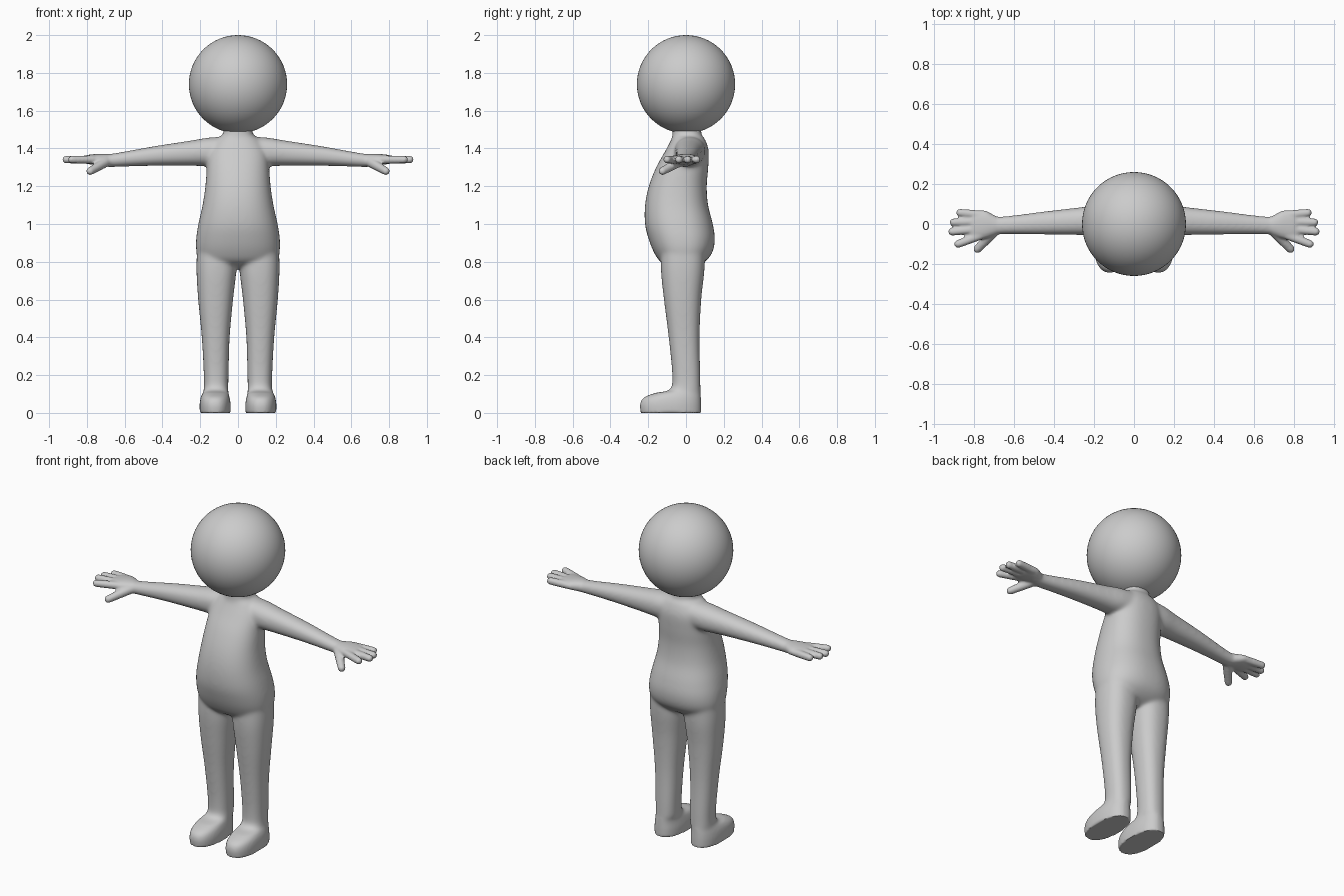
import bpy, bmesh, math
from mathutils import Vector

cube = bpy.data.objects.get("Cube")
if cube:
    bpy.data.objects.remove(cube)

grey = bpy.data.materials.new("plain grey")
grey.use_nodes = True
colour = (0.6, 0.6, 0.6, 1)
grey.diffuse_color = colour
grey.node_tree.nodes["Principled BSDF"].inputs["Base Color"].default_value = colour


def spline(rows, steps=5):
    """Catmull-Rom interpolation through rows of numbers."""
    pts = [rows[0]] + rows + [rows[-1]]
    out = []
    for a, b, c, d in zip(pts, pts[1:], pts[2:], pts[3:]):
        for i in range(steps):
            t = i / steps
            out.append([q + t / 2 * (r - p + t * (2 * p - 5 * q + 4 * r - s + t * (3 * (q - r) + s - p)))
                        for p, q, r, s in zip(a, b, c, d)])
    return out + [rows[-1]]


def loft(bm, rows, place, power=2.2, sides=40):
    """Closed tube; each row is position, u min, u max, v min, v max."""
    rings = []
    for h, u0, u1, v0, v1 in spline(rows):
        ring = []
        for i in range(sides):
            a = math.tau * i / sides
            c, s = math.cos(a), math.sin(a)
            u = (u0 + u1) / 2 + (u1 - u0) / 2 * math.copysign(abs(c) ** (2 / power), c)
            v = (v0 + v1) / 2 + (v1 - v0) / 2 * math.copysign(abs(s) ** (2 / power), s)
            ring.append(bm.verts.new(place(h, u, v)))
        rings.append(ring)
    for low, high in zip(rings, rings[1:]):
        for i in range(sides):
            j = (i + 1) % sides
            bm.faces.new((low[i], low[j], high[j], high[i]))
    bm.faces.new(rings[0][::-1])
    bm.faces.new(rings[-1])


def finger(bm, start, end, r0, r1):
    """Round-ended tapering finger."""
    start, end = Vector(start), Vector(end)
    axis = (end - start).normalized()
    turn = axis.to_track_quat('Z', 'Y').to_matrix().to_4x4()
    turn.translation = (start + end) / 2
    bmesh.ops.create_cone(bm, cap_ends=True, segments=20, radius1=r0, radius2=r1,
                          depth=(end - start).length, matrix=turn)
    for centre, r in ((start, r0), (end, r1)):
        turn.translation = centre
        bmesh.ops.create_uvsphere(bm, u_segments=20, v_segments=12, radius=r, matrix=turn)


# z, x range, y range
torso = [[0.765, -0.10, 0.10, -0.07, 0.04],
         [0.80, -0.195, 0.195, -0.135, 0.10],
         [0.85, -0.22, 0.22, -0.17, 0.14],
         [0.92, -0.222, 0.222, -0.198, 0.153],
         [1.00, -0.21, 0.21, -0.217, 0.142],
         [1.10, -0.188, 0.188, -0.217, 0.117],
         [1.20, -0.173, 0.173, -0.197, 0.11],
         [1.30, -0.165, 0.165, -0.158, 0.118],
         [1.39, -0.155, 0.155, -0.108, 0.12],
         [1.45, -0.115, 0.115, -0.077, 0.10],
         [1.475, -0.08, 0.08, -0.072, 0.082],
         [1.54, -0.075, 0.075, -0.07, 0.08]]
leg = [[0, 0.04, 0.202, -0.24, 0.08],
       [0.045, 0.039, 0.203, -0.243, 0.08],
       [0.08, 0.044, 0.198, -0.225, 0.079],
       [0.105, 0.05, 0.188, -0.165, 0.078],
       [0.125, 0.051, 0.181, -0.085, 0.077],
       [0.20, 0.05, 0.181, -0.073, 0.076],
       [0.40, 0.044, 0.192, -0.092, 0.072],
       [0.60, 0.026, 0.211, -0.117, 0.081],
       [0.76, 0.008, 0.22, -0.133, 0.098],
       [0.90, 0.005, 0.215, -0.13, 0.10]]
# x, y range, z range
arm = [[0.02, -0.06, 0.105, 1.32, 1.465],
       [0.15, -0.06, 0.10, 1.307, 1.458],
       [0.25, -0.056, 0.086, 1.308, 1.442],
       [0.45, -0.053, 0.063, 1.308, 1.411],
       [0.66, -0.05, 0.037, 1.302, 1.373],
       [0.70, -0.058, 0.045, 1.305, 1.371],
       [0.745, -0.072, 0.067, 1.312, 1.371],
       [0.80, -0.082, 0.068, 1.318, 1.365],
       [0.825, -0.075, 0.055, 1.328, 1.355]]
fingers = [((0.77, 0.046), (0.87, 0.056)), ((0.77, 0.012), (0.903, 0.008)),
           ((0.77, -0.025), (0.91, -0.038)), ((0.77, -0.058), (0.88, -0.1))]

# Torso, legs, arms and hands are gathered into one closed skin
bm = bmesh.new()
loft(bm, torso, lambda h, u, v: (u, v, h), 2.3)
for side in (1, -1):
    loft(bm, leg, lambda h, u, v: (side * u, v, h), 2.35)
    loft(bm, arm, lambda h, u, v: (side * h, u, v))
    for (x0, y0), (x1, y1) in fingers:
        finger(bm, (side * x0, y0, 1.341), (side * x1, y1, 1.341), 0.022, 0.02)
    finger(bm, (side * 0.70, -0.038, 1.328), (side * 0.783, -0.125, 1.28), 0.027, 0.021)
bmesh.ops.recalc_face_normals(bm, faces=bm.faces)
mesh = bpy.data.meshes.new("body")
bm.to_mesh(mesh)
bm.free()
body = bpy.data.objects.new("body", mesh)
bpy.context.collection.objects.link(body)
bpy.ops.object.select_all(action='DESELECT')
bpy.context.view_layer.objects.active = body
body.select_set(True)

remesh = body.modifiers.new("skin", 'REMESH')
remesh.mode = 'VOXEL'
remesh.voxel_size = 0.007
bpy.ops.object.modifier_apply(modifier=remesh.name)

# Blend shoulders, hips and neck strongly; hands and soles only lightly
group = body.vertex_groups.new(name="blend")
for v in body.data.vertices:
    weight = min(1, max(0, (0.72 - abs(v.co.x)) * 6), max(0, (v.co.z - 0.05) * 10))
    group.add([v.index], weight, 'REPLACE')
blend = body.modifiers.new("blend", 'SMOOTH')
blend.iterations = 30
blend.vertex_group = group.name
polish = body.modifiers.new("polish", 'SMOOTH')
polish.iterations = 4
for mod in (blend, polish):
    bpy.ops.object.modifier_apply(modifier=mod.name)
for v in body.data.vertices:
    v.co.z = max(0, v.co.z)
body.data.materials.clear()
body.data.materials.append(grey)
bpy.ops.object.shade_smooth_by_angle(angle=math.radians(50))

# Head
bpy.ops.mesh.primitive_uv_sphere_add(segments=64, ring_count=32, radius=0.26, location=(0, 0, 1.74))
head = bpy.context.object
head.name = "head"
head.data.materials.append(grey)
bpy.ops.object.shade_smooth()
